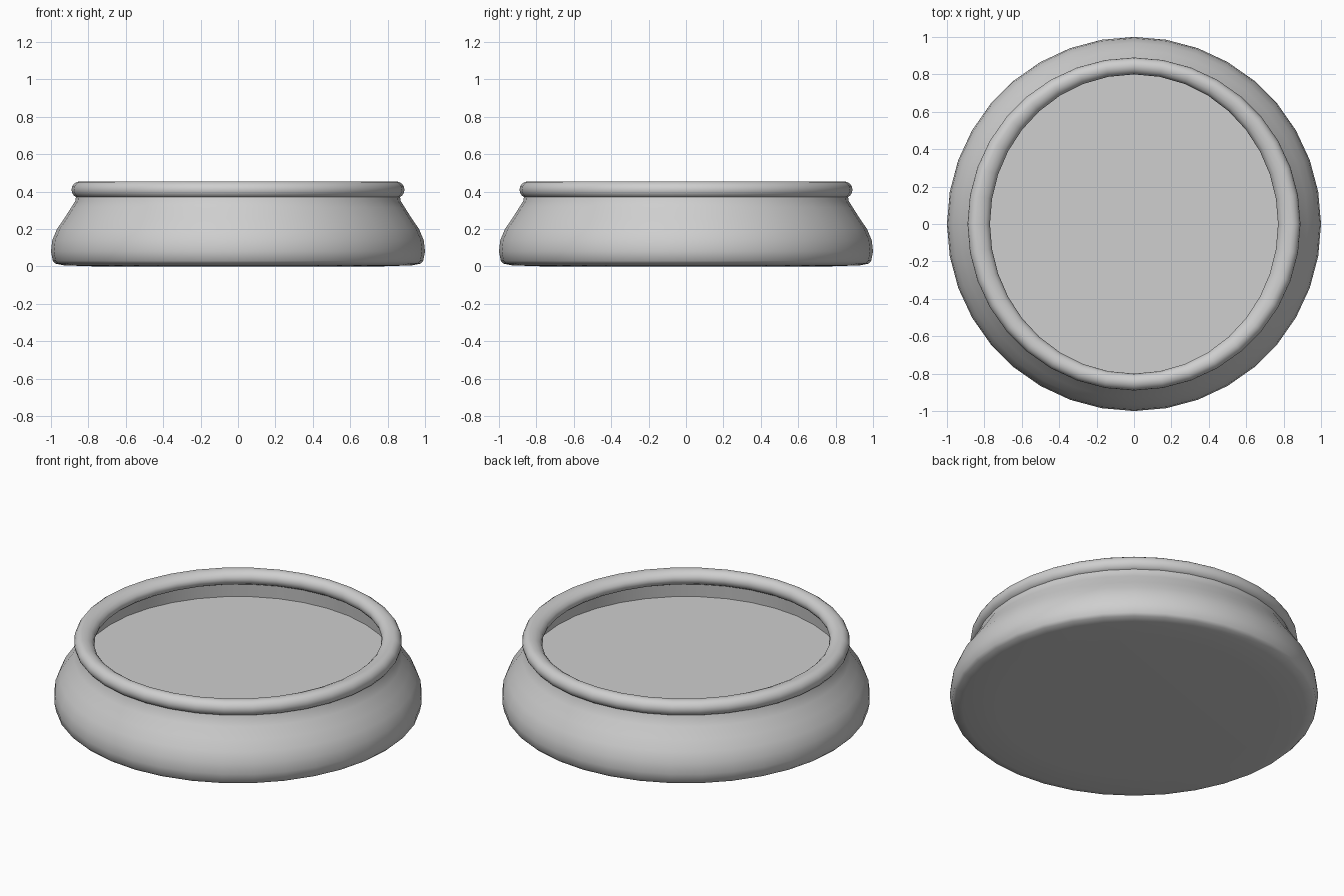
import bpy
import bmesh
import math
from mathutils import Vector

cube = bpy.data.objects.get("Cube")
if cube:
    bpy.data.objects.remove(cube)

SEGMENTS = 36

grey = bpy.data.materials.new("light grey")
grey.use_nodes = True
colour = (0.62, 0.62, 0.62, 1)
grey.diffuse_color = colour
grey.node_tree.nodes["Principled BSDF"].inputs["Base Color"].default_value = colour


def lathe(name, profile, closed=False, squeeze=None):
    """Turn a (radius, height) profile around z."""
    bm = bmesh.new()
    verts = [bm.verts.new((r, 0, z)) for r, z in profile]
    pairs = list(zip(verts, verts[1:]))
    if closed:
        pairs.append((verts[-1], verts[0]))
    edges = [bm.edges.new(p) for p in pairs]
    bmesh.ops.spin(bm, geom=verts + edges, axis=(0, 0, 1), cent=(0, 0, 0),
                   steps=SEGMENTS, angle=math.tau)
    bmesh.ops.remove_doubles(bm, verts=bm.verts, dist=0.0005)
    if squeeze:
        for v in bm.verts:
            squeeze(v)
    bmesh.ops.recalc_face_normals(bm, faces=bm.faces)
    mesh = bpy.data.meshes.new(name)
    bm.to_mesh(mesh)
    bm.free()
    mesh.materials.append(grey)
    obj = bpy.data.objects.new(name, mesh)
    bpy.context.collection.objects.link(obj)
    bpy.ops.object.select_all(action="DESELECT")
    obj.select_set(True)
    bpy.context.view_layer.objects.active = obj
    bpy.ops.object.shade_smooth_by_angle(angle=math.radians(50))
    return obj


# Bulging bowl: underside, outer wall, neck, inner wall and raised floor
lathe("bowl_body", [
    (0, 0), (0.75, 0), (0.93, 0.006), (0.975, 0.015), (0.99, 0.03),
    (1.0, 0.08), (0.993, 0.14), (0.968, 0.2), (0.93, 0.255),
    (0.892, 0.315), (0.87, 0.35), (0.862, 0.4),
    (0.835, 0.4), (0.846, 0.285), (0, 0.285)])

# Rolled rim, slightly wider inward along x
TUBE = 16
CENTRE, RADIUS, HEIGHT = 0.845, 0.045, 0.41


def widen_inside(v):
    flat = Vector((v.co.x, v.co.y))
    r = flat.length
    if r < CENTRE:
        amount = 0.03 * (CENTRE - r) / RADIUS * (flat.x / r) ** 2
        flat *= (r - amount) / r
        v.co.x, v.co.y = flat


rim = [(CENTRE + RADIUS * math.cos(math.tau * i / TUBE),
        HEIGHT + RADIUS * math.sin(math.tau * i / TUBE)) for i in range(TUBE)]
lathe("rolled_rim", rim, closed=True, squeeze=widen_inside)
